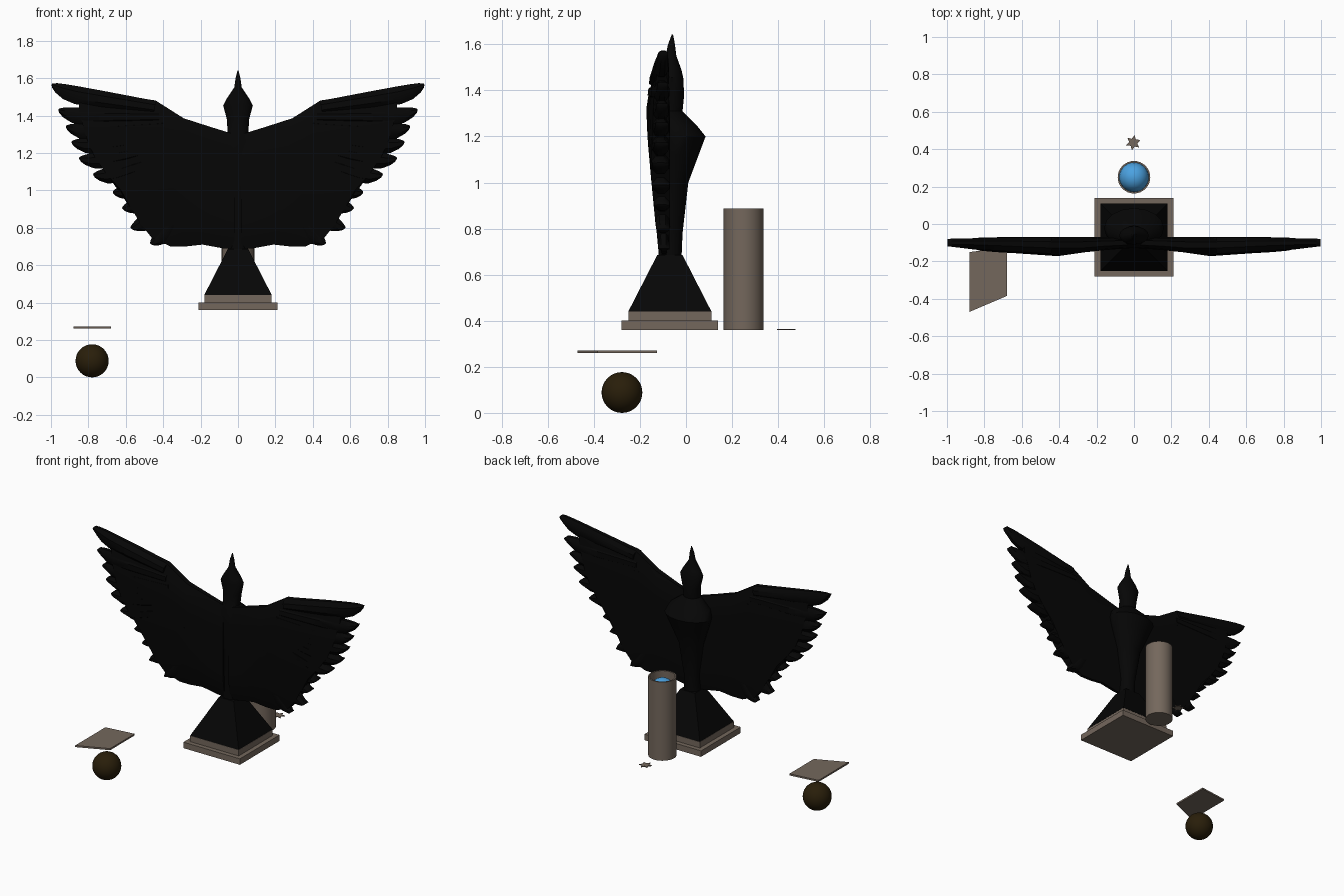
import bpy, bmesh, math
from mathutils import Vector

if "Cube" in bpy.data.objects:
    bpy.data.objects.remove(bpy.data.objects["Cube"])


def material(name, rgb):
    m = bpy.data.materials.new(name)
    m.diffuse_color = (*rgb, 1)
    m.use_nodes = True
    m.node_tree.nodes["Principled BSDF"].inputs["Base Color"].default_value = m.diffuse_color
    return m


BLACK = material("black", (0.0018, 0.0018, 0.0018))
STONE = material("taupe stone", (0.175, 0.137, 0.108))
BLUE = material("sky blue", (0.07, 0.36, 0.75))
BROWN = material("dark brown", (0.022, 0.013, 0.003))


def finish(name, bm, mat, smooth=True):
    bmesh.ops.recalc_face_normals(bm, faces=bm.faces)
    me = bpy.data.meshes.new(name)
    bm.to_mesh(me)
    bm.free()
    me.materials.append(mat)
    ob = bpy.data.objects.new(name, me)
    bpy.context.collection.objects.link(ob)
    bpy.ops.object.select_all(action='DESELECT')
    ob.select_set(True)
    bpy.context.view_layer.objects.active = ob
    if smooth:
        bpy.ops.object.shade_smooth_by_angle(angle=math.radians(35))
    return ob


def loft(bm, rings, cap=True):
    """Skin a list of closed rings of points."""
    vs = [[bm.verts.new(p) for p in r] for r in rings]
    for a, b in zip(vs, vs[1:]):
        for i in range(len(a)):
            j = (i + 1) % len(a)
            bm.faces.new((a[i], a[j], b[j], b[i]))
    if cap:
        bm.faces.new(vs[0])
        bm.faces.new(vs[-1])


def square(half, z, cy=-0.07):
    return [(sx * half, cy + sy * half, z) for sx, sy in ((-1, -1), (1, -1), (1, 1), (-1, 1))]


def circle(r, z, cy, n=32):
    return [(r * math.cos(2 * math.pi * i / n), cy + r * math.sin(2 * math.pi * i / n), z) for i in range(n)]


def frustum(name, h0, z0, h1, z1, mat):
    bm = bmesh.new()
    loft(bm, [square(h0, z0), square(h1, z1)])
    finish(name, bm, mat, False)


def slab(name, outline, z0, z1, mat):
    bm = bmesh.new()
    loft(bm, [[(x, y, z) for x, y in outline] for z in (z0, z1)])
    finish(name, bm, mat, False)


def sphere(name, r, loc, mat):
    bm = bmesh.new()
    bmesh.ops.create_uvsphere(bm, u_segments=32, v_segments=16, radius=r)
    bmesh.ops.translate(bm, verts=bm.verts, vec=loc)
    finish(name, bm, mat)


def lookup(table, t):
    for (a, va), (b, vb) in zip(table, table[1:]):
        if t <= b:
            return va + (vb - va) * max(0, t - a) / (b - a)
    return table[-1][1]


# Plinth and the flared foot
frustum("plinth_lower", 0.21, 0.36, 0.21, 0.40, STONE)
frustum("plinth_upper", 0.18, 0.40, 0.18, 0.44, STONE)
frustum("flared_foot", 0.18, 0.441, 0.055, 0.685, BLACK)

# Body, neck, head and beak: z, half width, front y, back y
sections = [(0.66, 0.055, -0.12, -0.02), (0.78, 0.05, -0.12, -0.015), (1.00, 0.085, -0.125, 0.01),
            (1.12, 0.13, -0.13, 0.055), (1.20, 0.16, -0.13, 0.085), (1.25, 0.14, -0.13, 0.045),
            (1.31, 0.055, -0.12, -0.015), (1.38, 0.06, -0.11, -0.008), (1.455, 0.079, -0.11, -0.012),
            (1.49, 0.06, -0.105, -0.02), (1.55, 0.02, -0.088, -0.042), (1.60, 0.013, -0.078, -0.048),
            (1.642, 0.002, -0.062, -0.056)]
bm = bmesh.new()
loft(bm, [[(w * math.cos(a), (f + b) / 2 + (b - f) / 2 * math.sin(a), z)
           for a in (2 * math.pi * i / 16 for i in range(16))] for z, w, f, b in sections])
finish("bird_body", bm, BLACK)

# Wing front and back surfaces: the front is limited by both height and span
BY_Z = [(0.69, -0.12), (1.0, -0.15), (1.31, -0.178), (1.46, -0.16), (1.57, -0.122)]
BY_X = [(0, -0.128), (0.2, -0.142), (0.43, -0.175), (0.8, -0.145), (1.0, -0.12)]
BACK = [(0, -0.07), (0.7, -0.07), (1.0, -0.078)]


def surfaces(x, z):
    return max(lookup(BY_Z, z), lookup(BY_X, x)), lookup(BACK, x)


def add_mirror(ob):
    ob.modifiers.new("other_side", 'MIRROR').use_axis[0] = True


# Wing panel between the arm and the feather roots
top = [(0.02, 1.30), (0.15, 1.34), (0.29, 1.385), (0.44, 1.48), (0.85, 1.545)]
bottom = [(0.02, 0.685), (0.08, 0.69), (0.19, 0.71), (0.28, 0.70), (0.36, 0.70)]
outer = [(0.85, 1.545), (0.85, 1.43), (0.83, 1.35), (0.805, 1.265), (0.765, 1.175), (0.705, 1.09),
         (0.625, 1.0), (0.575, 0.91), (0.52, 0.82), (0.46, 0.745), (0.36, 0.70)]
n = len(outer) - 1
rings = []
for c in range(len(top)):
    front, back = [], []
    for r in range(n + 1):
        if c == len(top) - 1:
            x, z = outer[r]
        else:
            x, z = Vector(top[c]).lerp(Vector(bottom[c]), r / n)
        f, b = surfaces(x, z)
        pinch = (b - f) * (0.3 if r in (0, n) else 0.08 if r in (1, n - 1) else 0)
        front.append((x, f + pinch, z))
        back.append((x, b - pinch, z))
    rings.append(front + back[::-1])
bm = bmesh.new()
loft(bm, rings)
add_mirror(finish("wing_panel", bm, BLACK))

# Flight feathers fanned along the outer edge
tips = [(0.995, 1.57), (0.96, 1.435), (0.92, 1.345), (0.89, 1.262), (0.85, 1.175), (0.775, 1.087),
        (0.67, 0.99), (0.62, 0.905), (0.575, 0.80), (0.47, 0.715)]
blade = [(0, 0.01, 0.06), (0.5, 0.012, 0.08), (0.75, 0.012, 0.085), (0.87, 0.011, 0.07),
         (0.95, 0.008, 0.044), (0.99, 0.003, 0.022), (1, -0.001, 0.008)]
bm = bmesh.new()
for k, tip in enumerate(tips):
    root = Vector((0.44, 1.468)).lerp(Vector((0.27, 1.02)), k / (len(tips) - 1))
    tip = Vector(tip)
    d = (tip - root).normalized()
    up = Vector((-d.y, d.x))
    rings = []
    for t, hi, lo in blade:
        p = root.lerp(tip, t)
        a, b = p + up * hi, p - up * lo
        ring = []
        for side in (0, 1):
            for s in ((0, 0.3, 0.7, 1) if side == 0 else (1, 0.7, 0.3, 0)):
                q = a.lerp(b, s)
                f, r = surfaces(*q)
                inset = (r - f) * (0.3 if s in (0, 1) else 0.03)
                ring.append((q.x, r - inset if side else f + inset, q.y))
        rings.append(ring)
    loft(bm, rings)
add_mirror(finish("flight_feathers", bm, BLACK))

# Open tube with a ball inside
bm = bmesh.new()
loft(bm, [circle(0.087, 0.36, 0.25), circle(0.087, 0.888, 0.25), circle(0.078, 0.888, 0.25), circle(0.078, 0.37, 0.25)])
finish("tube", bm, STONE)
sphere("blue_ball", 0.078, (0, 0.25, 0.795), BLUE)

# Small star on the floor
slab("star", [((0.041 if i % 2 == 0 else 0.022) * math.cos(math.pi * i / 6 + 1.4) - 0.004,
               0.435 + (0.041 if i % 2 == 0 else 0.022) * math.sin(math.pi * i / 6 + 1.4))
              for i in range(12)], 0.36, 0.365, STONE)

# Slanted plate and the ball beneath it
slab("plate", [(-0.88, -0.47), (-0.68, -0.385), (-0.68, -0.125), (-0.88, -0.15)], 0.26, 0.271, STONE)
sphere("brown_ball", 0.0885, (-0.78, -0.278, 0.0885), BROWN)
